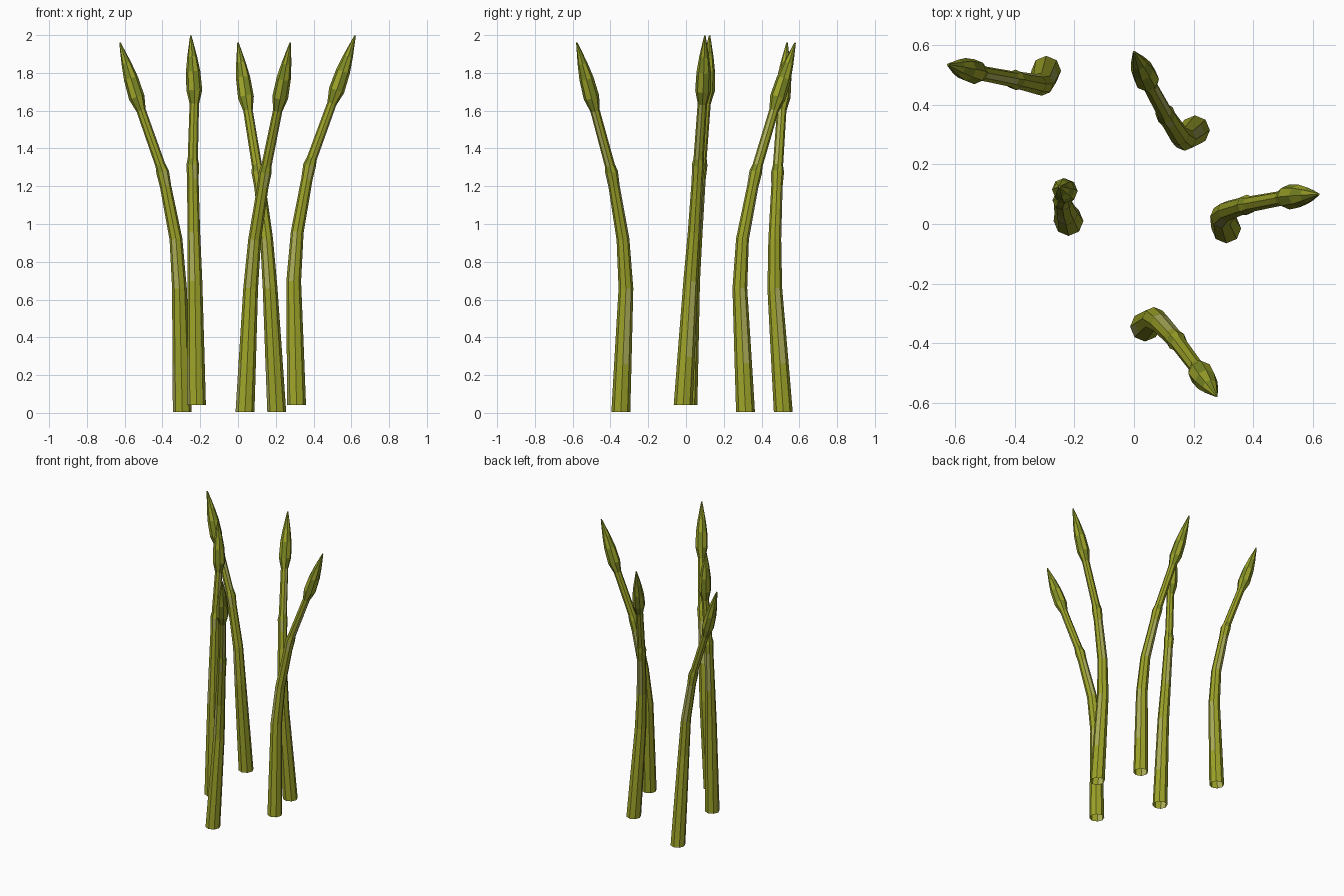
import bpy, bmesh
from mathutils import Vector

if "Cube" in bpy.data.objects:
    bpy.data.objects.remove(bpy.data.objects["Cube"])


def material(name, rgb):
    m = bpy.data.materials.new(name)
    m.diffuse_color = (*rgb, 1)
    m.use_nodes = True
    m.node_tree.nodes["Principled BSDF"].inputs["Base Color"].default_value = m.diffuse_color
    return m


mats = [material("stalk green", (0.34, 0.37, 0.022)),
        material("pale green", (0.41, 0.42, 0.10)),
        material("deep green", (0.20, 0.25, 0.018))]

# Centre line key heights, shared by every spear
KEY_Z = [0.005, 0.66, 0.94, 1.28, 1.65, 1.96]
# Ring height and radius along a spear: stem, node, neck, bud, tip
RINGS = [(0.005, 0.050), (0.26, 0.046), (0.66, 0.039), (0.92, 0.034),
         (1.20, 0.030), (1.275, 0.034), (1.31, 0.027), (1.60, 0.025),
         (1.67, 0.042), (1.77, 0.038), (1.85, 0.026), (1.96, 0.004)]
SIDES = 8


def centre(path, z, lift):
    for i in range(len(KEY_Z) - 1):
        if z <= KEY_Z[i + 1] or i == len(KEY_Z) - 2:
            t = (z - KEY_Z[i]) / (KEY_Z[i + 1] - KEY_Z[i])
            x, y = (Vector(path[i]).lerp(Vector(path[i + 1]), t))
            return Vector((x, y, z + lift))


def spear(name, path, lift=0.0):
    bm = bmesh.new()
    pts = [centre(path, z, lift) for z, r in RINGS]
    rings = []
    for i, (z, r) in enumerate(RINGS):
        d = (pts[min(i + 1, len(pts) - 1)] - pts[max(i - 1, 0)]).normalized()
        if i == 0:
            d = Vector((0, 0, 1))
        q = Vector((0, 0, 1)).rotation_difference(d)
        ring = bmesh.ops.create_circle(bm, segments=SIDES, radius=r)["verts"]
        for v in ring:
            v.co = pts[i] + q @ v.co
        rings.append(ring)
    for i in range(len(rings) - 1):
        for k in range(SIDES):
            n = (k + 1) % SIDES
            f = bm.faces.new((rings[i][k], rings[i][n],
                              rings[i + 1][n], rings[i + 1][k]))
            # mottled scales on the bud, occasional pale facets on the stem
            if i >= 7:
                f.material_index = 2 if (i + k) % 2 == 0 else 0
            elif i == 5:
                f.material_index = 2 if k % 2 else 0
            elif (i * 3 + k) % 7 == 2:
                f.material_index = 1
    bm.faces.new(rings[-1]).material_index = 2
    bmesh.ops.recalc_face_normals(bm, faces=bm.faces)
    # the hollow cut end leaves the surface open: keep side normals outward
    f = min(bm.faces, key=lambda a: a.calc_center_median().z)
    c = f.calc_center_median() - pts[0]
    if f.normal.dot(Vector((c.x, c.y, 0))) < 0:
        bmesh.ops.reverse_faces(bm, faces=bm.faces)
    me = bpy.data.meshes.new(name)
    bm.to_mesh(me)
    bm.free()
    for m in mats:
        me.materials.append(m)
    ob = bpy.data.objects.new(name, me)
    bpy.context.collection.objects.link(ob)


# Five asparagus spears fanning outward
spear("spear_back_left", [(-0.295, 0.515), (-0.31, 0.47), (-0.33, 0.47),
                          (-0.40, 0.485), (-0.53, 0.51), (-0.625, 0.535)])
spear("spear_back", [(0.205, 0.315), (0.17, 0.285), (0.15, 0.30),
                     (0.105, 0.37), (0.045, 0.48), (0.0, 0.578)])
spear("spear_left", [(-0.22, 0.01), (-0.228, 0.035), (-0.235, 0.055),
                     (-0.24, 0.08), (-0.23, 0.11), (-0.25, 0.125)], 0.037)
spear("spear_right", [(0.31, -0.015), (0.295, 0.025), (0.315, 0.045),
                      (0.38, 0.065), (0.515, 0.09), (0.62, 0.10)], 0.037)
spear("spear_front", [(0.037, -0.345), (0.067, -0.318), (0.09, -0.335),
                      (0.145, -0.395), (0.22, -0.495), (0.277, -0.578)])
